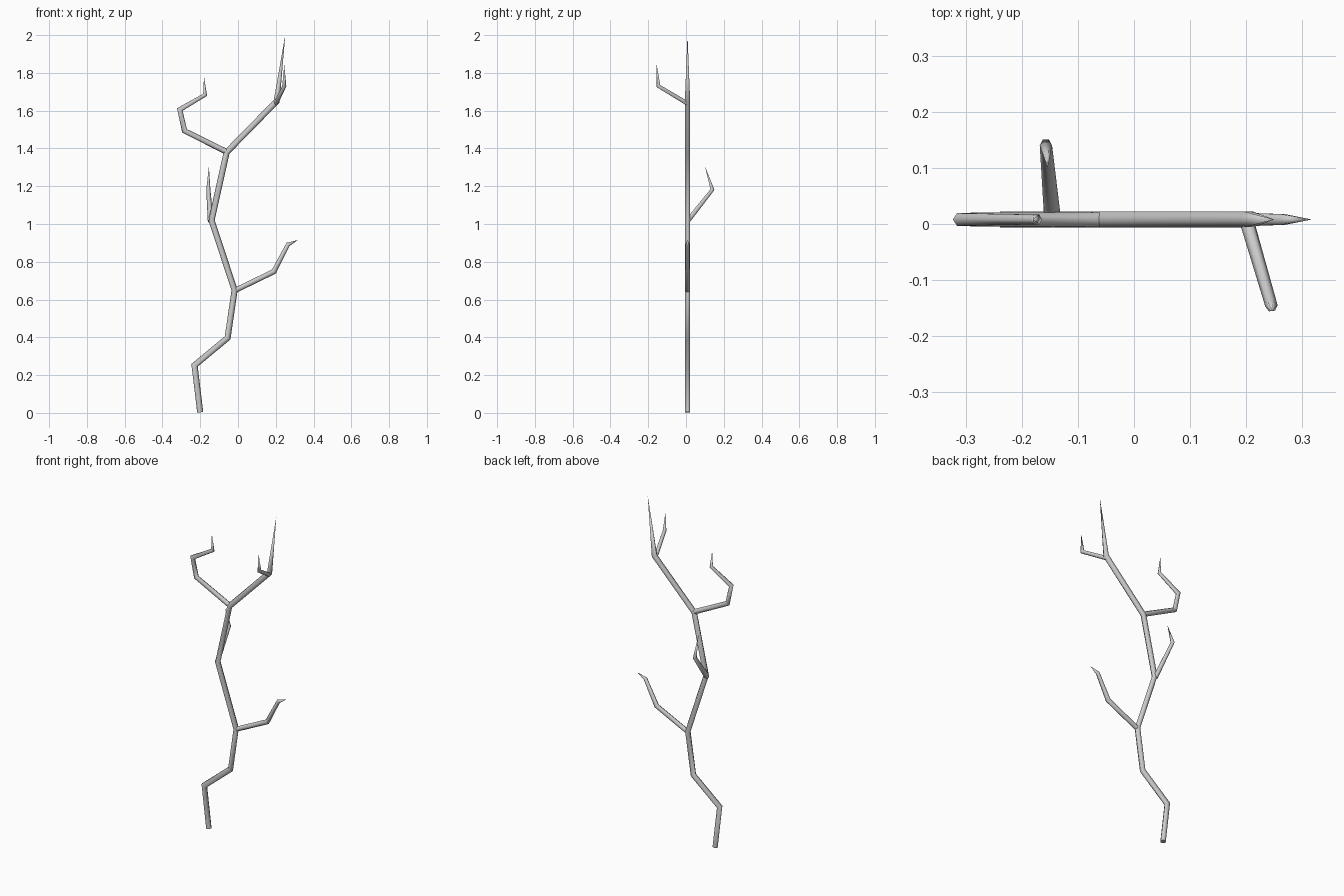
import bpy, bmesh, math
from mathutils import Vector

if "Cube" in bpy.data.objects:
    bpy.data.objects.remove(bpy.data.objects["Cube"])

SIDES = 6
Y0 = 0.008


def limb(name, path):
    """Mitred six-sided tube through (x, y, z, radius) points; radius 0 makes a tip."""
    pts = [Vector(p[:3]) for p in path]
    dirs = [(b - a).normalized() for a, b in zip(pts, pts[1:])]
    bm = bmesh.new()
    # starting frame, with a corner pointing sideways
    d = dirs[0]
    u = Vector((1, 0, 0)) if abs(d.x) < 0.8 else Vector((0, 0, 1))
    u = (u - d * u.dot(d)).normalized()
    v = d.cross(u)
    offs = [u * math.cos(k * math.tau / SIDES) + v * math.sin(k * math.tau / SIDES)
            for k in range(SIDES)]
    prev = None
    for i, p in enumerate(pts):
        r = path[i][3]
        if r == 0:
            tip = bm.verts.new(p)
            for k in range(SIDES):
                bm.faces.new((prev[k], prev[(k + 1) % SIDES], tip))
            break
        d = dirs[max(i - 1, 0)]
        n = (d + dirs[min(i, len(dirs) - 1)]).normalized()
        ring = []
        for o in offs:
            w = o * r
            w = w - d * (w.dot(n) / d.dot(n))   # slide onto the mitre plane
            ring.append(bm.verts.new(p + w))
        if prev:
            for k in range(SIDES):
                j = (k + 1) % SIDES
                bm.faces.new((prev[k], prev[j], ring[j], ring[k]))
        else:
            bm.faces.new(ring[::-1])
        if 0 < i < len(dirs):
            q = dirs[i - 1].rotation_difference(dirs[i])
            offs = [q @ o for o in offs]
        prev = ring
    bmesh.ops.recalc_face_normals(bm, faces=bm.faces)
    for f in bm.faces:
        f.smooth = len(f.verts) < 5
    me = bpy.data.meshes.new(name)
    bm.to_mesh(me)
    bm.free()
    ob = bpy.data.objects.new(name, me)
    bpy.context.collection.objects.link(ob)
    return ob


# main stem
limb("main_stem", [
    (-0.20, Y0, 0.003, 0.016), (-0.23, Y0, 0.252, 0.016), (-0.055, Y0, 0.397, 0.016),
    (-0.018, Y0, 0.65, 0.016), (-0.14, Y0, 1.02, 0.016), (-0.06, Y0, 1.38, 0.016),
    (0.205, Y0, 1.65, 0.016), (0.25, Y0, 2.0, 0)])

# side branches
limb("lower_right_branch", [
    (-0.018, Y0, 0.647, 0.014), (0.19, Y0, 0.748, 0.014),
    (0.265, Y0, 0.892, 0.011), (0.317, Y0, 0.915, 0)])
limb("rear_branch", [
    (-0.145, Y0, 1.015, 0.015), (-0.157, 0.14, 1.182, 0.011), (-0.154, 0.10, 1.307, 0)])
limb("upper_left_branch", [
    (-0.06, Y0, 1.382, 0.015), (-0.283, Y0, 1.493, 0.014), (-0.308, Y0, 1.606, 0.013),
    (-0.174, Y0, 1.684, 0.010), (-0.18, Y0, 1.78, 0)])
limb("front_branch", [
    (0.20, Y0, 1.638, 0.013), (0.245, -0.146, 1.73, 0.011), (0.245, -0.155, 1.842, 0)])
